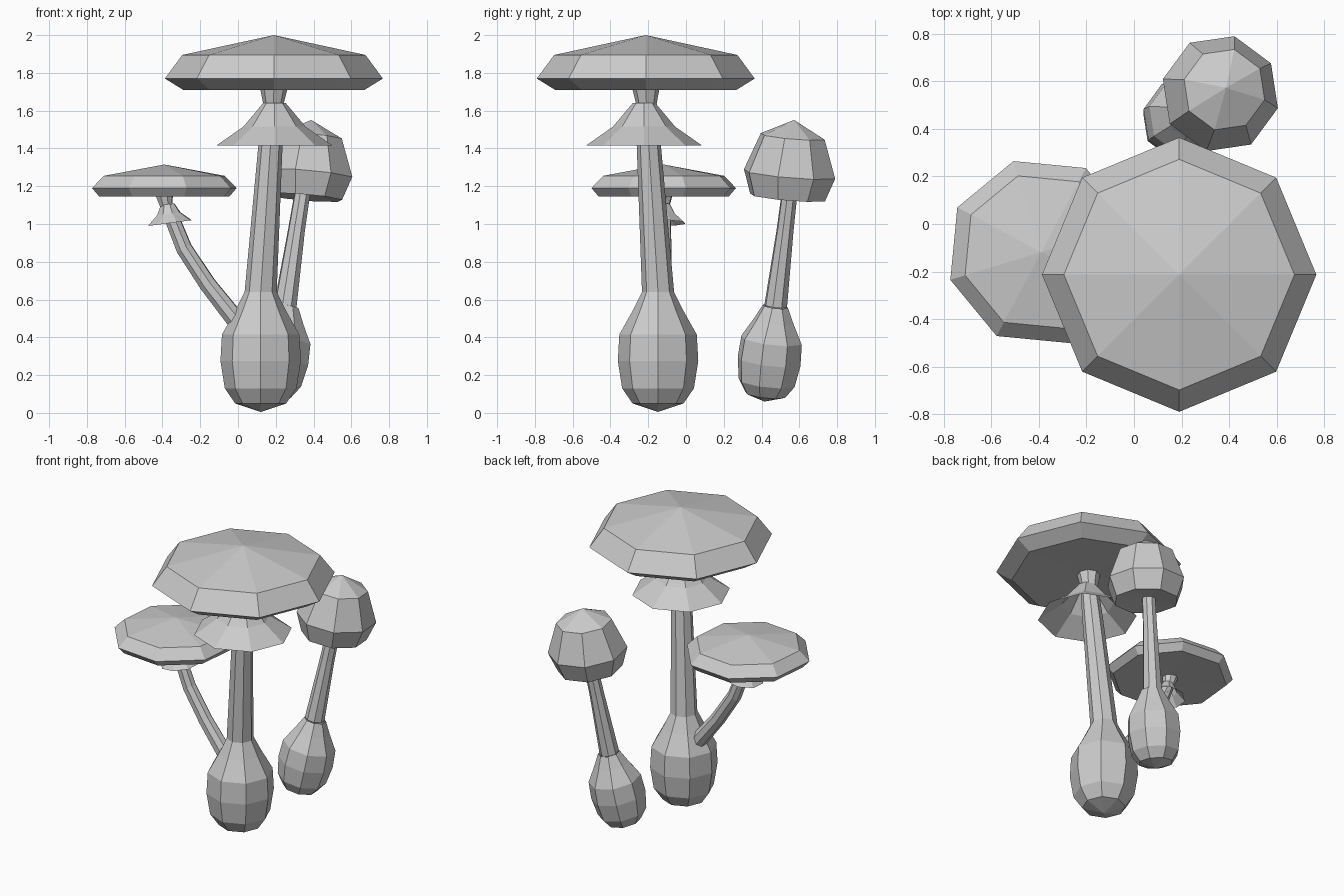
import bpy, math
from mathutils import Vector

if "Cube" in bpy.data.objects:
    bpy.data.objects.remove(bpy.data.objects["Cube"])


def loft(name, rings, axis=(0, 0, 1), rot=0, sides=8):
    """Flat-faced skin through rings (x, y, z, radius); radius 0 closes to a point.
    axis is one normal for all rings, or 'path' to follow the centres."""
    verts, loops = [], []
    pts = [Vector(r[:3]) for r in rings]
    for i, r in enumerate(rings):
        if axis == 'path':
            n = pts[min(i + 1, len(pts) - 1)] - pts[max(i - 1, 0)]
        else:
            n = Vector(axis)
        q = Vector((0, 0, 1)).rotation_difference(n)
        count = sides if r[3] > 0 else 1
        loops.append([len(verts) + k for k in range(count)])
        for k in range(count):
            a = math.radians(rot) + k * math.tau / sides
            verts.append(pts[i] + q @ Vector((r[3] * math.cos(a), r[3] * math.sin(a), 0)))
    faces = []
    for a, b in zip(loops, loops[1:]):
        for k in range(sides):
            j = (k + 1) % sides
            f = [a[k % len(a)], a[j % len(a)], b[j % len(b)], b[k % len(b)]]
            faces.append(list(dict.fromkeys(f)))
    mesh = bpy.data.meshes.new(name)
    mesh.from_pydata(verts, [], faces)
    obj = bpy.data.objects.new(name, mesh)
    bpy.context.collection.objects.link(obj)
    return obj


def lathe(name, origin, profile, axis=(0, 0, 1), rot=0):
    """Profile of (radius, height) about a tilted axis through origin."""
    n = Vector(axis).normalized()
    rings = [(*(Vector(origin) + n * h), r) for r, h in profile]
    return loft(name, rings, axis, rot)


# shared bulb profile, full size
BULB = [(0, 0), (.135, .045), (.19, .125), (.213, .27), (.205, .41), (.135, .535), (.085, .635)]

# tall mushroom
lathe("tall_bulb", (.12, -.148, .005), BULB)
loft("tall_stem", [(.12, -.148, .64, .085), (.172, -.197, 1.42, .064), (.188, -.21, 1.64, .055),
                   (.19, -.213, 1.73, .075)])
lathe("tall_skirt", (.193, -.222, 0), [(.308, 1.415), (.165, 1.515), (.06, 1.64)])
lathe("tall_cap", (.19, -.213, 0),
      [(0, 1.72), (.48, 1.71), (.577, 1.77), (.485, 1.895), (0, 2)])

# leaning mushroom growing from the tall bulb
loft("leaning_stem", [(.03, -.13, .44, .055), (-.01, -.13, .49, .052), (-.16, -.125, .68, .047),
                      (-.285, -.12, .87, .045), (-.345, -.12, 1.02, .042)], 'path', 17)
loft("leaning_neck", [(-.345, -.12, 1.02, .042), (-.38, -.12, 1.1, .035), (-.39, -.118, 1.16, .05)],
     'path', 17)
lathe("leaning_skirt", (-.36, -.12, 1.005), [(.122, 0), (.065, .05), (.038, .1)], (-.13, 0, 1), 17)
lathe("leaning_cap", (-.39, -.118, 0),
      [(0, 1.155), (.36, 1.145), (.4, 1.19), (.335, 1.255), (0, 1.315)], rot=17)

# young mushroom at the back
tilt = (.085, .06, .51)
lathe("young_bulb", (.17, .415, .06), [(r * .81, h * .81) for r, h in BULB], tilt, -14)
loft("young_stem", [(.25, .475, .565, .062), (.31, .525, .97, .046), (.35, .555, 1.22, .042)], 'path', -14)
lathe("young_cap", (.362, .547, 1.25),
      [(0, -.09), (.205, -.11), (.25, .015), (.175, .215), (0, .303)], (.085, .085, 1), -14)
